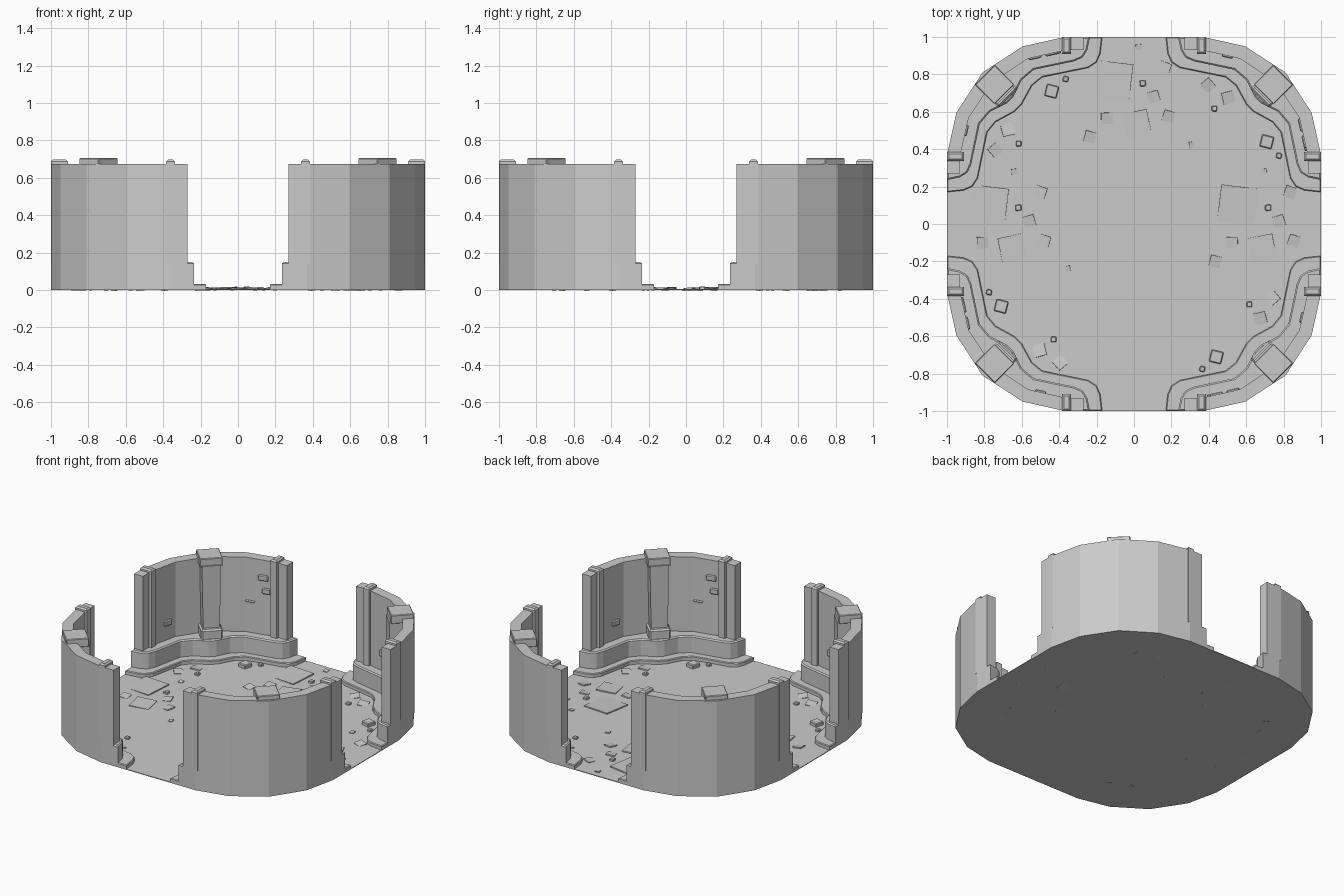
import bpy, bmesh, math, random
from mathutils import Matrix, Vector

if "Cube" in bpy.data.objects:
    bpy.data.objects.remove(bpy.data.objects["Cube"])

random.seed(4)
Q = math.pi / 2


def add(name, bm, copies=4):
    """Finish a mesh and repeat it round the room by quarter turns."""
    bmesh.ops.recalc_face_normals(bm, faces=bm.faces)
    me = bpy.data.meshes.new(name)
    bm.to_mesh(me)
    bm.free()
    for k in range(copies):
        ob = bpy.data.objects.new(f"{name}_{k + 1}" if copies > 1 else name, me)
        ob.rotation_euler.z = k * Q
        bpy.context.collection.objects.link(ob)


def prism(pts, z0, z1, chamfer=0.0):
    """Extrude a plan outline, optionally chamfering its top edge."""
    bm = bmesh.new()
    f = bm.faces.new([bm.verts.new((x, y, z0)) for x, y in pts])
    r = bmesh.ops.extrude_face_region(bm, geom=[f])
    top = [v for v in r["geom"] if isinstance(v, bmesh.types.BMVert)]
    for v in top:
        v.co.z = z1
    if chamfer:
        e = [e for e in bm.edges if all(v.co.z > z1 - 1e-5 for v in e.verts)]
        bmesh.ops.bevel(bm, geom=e, offset=chamfer, segments=1, affect='EDGES')
    return bm


def box(loc, size, rot=(0, 0, 0), bevel=0.0, taper=1.0):
    bm = bmesh.new()
    bmesh.ops.create_cube(bm, size=1)
    for v in bm.verts:
        k = taper if v.co.z < 0 else 1
        v.co = Vector((v.co.x * size[0] * k, v.co.y * size[1] * k, v.co.z * size[2]))
    if bevel:
        bmesh.ops.bevel(bm, geom=bm.edges[:], offset=bevel, segments=1, affect='EDGES')
    m = Matrix.Translation(loc)
    for a, ax in zip(reversed(rot), "ZYX"):
        m = m @ Matrix.Rotation(a, 4, ax)
    bmesh.ops.transform(bm, matrix=m, verts=bm.verts)
    return bm


def sym(half):
    """Mirror half an outline across the corner diagonal."""
    return half + [(y, x) for x, y in reversed(half) if abs(x - y) > 1e-4]


# Floor: the rounded-square plan
outer = sym([(0.37, 1), (0.595, 0.95), (0.81, 0.81)])
plan = []
for k in range(4):
    c, s = round(math.cos(k * Q)), round(math.sin(k * Q))
    plan += [(x * c - y * s, x * s + y * c) for x, y in reversed(outer)]
add("floor", prism(plan, 0, 0.005), 1)

# Curved corner walls
inner = sym([(0.27, 0.93), (0.362, 0.93), (0.567, 0.884), (0.757, 0.757)])
add("corner_wall", prism([(0.27, 1)] + outer + [(1, 0.27)] + inner[::-1], 0, 0.675))

# Stepped base and low curb, bulging round each pillar
hidden = sym([(0.33, 1), (0.35, 0.97), (0.58, 0.92), (0.78, 0.78)])
base = sym([(0.235, 1), (0.25, 0.93), (0.275, 0.89), (0.32, 0.87), (0.535, 0.825),
            (0.60, 0.77), (0.645, 0.68)])
curb = sym([(0.17, 1), (0.18, 0.91), (0.20, 0.865), (0.245, 0.835), (0.49, 0.785),
            (0.545, 0.74), (0.60, 0.64)])
add("wall_base", prism(hidden + base[::-1], 0.002, 0.15, 0.008))
add("curb", prism(hidden + curb[::-1], 0.001, 0.032, 0.005))

# Corner pillars: foot, tapered shaft, cap
P, D = 0.745, math.pi / 4
add("pillar_foot", box((0.725, 0.725, 0.17), (0.15, 0.14, 0.09), (0, 0, D), 0.01))
add("pillar_shaft", box((0.73, 0.73, 0.42), (0.125, 0.125, 0.47), (0, 0, D), 0, 0.85))
add("pillar_cap", box((P, P, 0.675), (0.148, 0.148, 0.06), (0, 0, D), 0.004))

# Strips at the wall ends, rising above the wall top
for n, (cx, cy, sx, sy) in {"end_strip_a": (0.361, 0.955, 0.048, 0.09),
                            "end_strip_b": (0.955, 0.361, 0.09, 0.048)}.items():
    x0, x1, y0, y1 = cx - sx / 2, cx + sx / 2, cy - sy / 2, cy + sy / 2
    add(n, prism([(x0, y0), (x1, y0), (x1, y1), (x0, y1)], 0.14, 0.697, 0.01))

# Raised stones on the inner wall faces: position, height, size
A = math.atan2(-0.046, 0.205)
for i, (x, z, w, h, side) in enumerate([(0.44, 0.55, 0.07, 0.04, 0), (0.42, 0.46, 0.06, 0.04, 0),
                                        (0.53, 0.37, 0.07, 0.012, 0), (0.50, 0.27, 0.06, 0.04, 1)]):
    y = 0.93 - (x - 0.362) * 0.2244
    loc, ang = ((y, x, z), Q - A) if side else ((x, y, z), A)
    # mirror across y = x so the pair of stones lies on the clockwise end
    loc, ang = (loc[1], loc[0], z), Q - ang
    add(f"wall_stone_{i + 1}", box(loc, (w, 0.022, h), (0, 0, ang), 0.006))

# Rubble in each corner: x, y, size, turn, height
for i, (x, y, s, a, h) in enumerate([(0.71, 0.44, 0.066, 0.25, 0.03), (0.775, 0.365, 0.03, 0.2, 0.02),
                                     (0.43, 0.617, 0.03, 0.0, 0.02)]):
    add(f"rubble_block_{i + 1}", box((x, y, h / 2), (s, s, h), (0, 0, -a), 0.005))


def tile(name, x, y, s, a, tilt, copies):
    """Thin loose slab, tilted and part sunk in the floor."""
    t = random.choice((-1, 1)) * tilt
    add(name, box((x, y, 0.007), (s, s, 0.008), (tilt, t, a)), copies)


tile("corner_slab_a", 0.395, 0.74, 0.062, 0.7, 0.12, 4)
tile("corner_slab_b", 0.505, 0.675, 0.065, 0.25, 0.12, 4)

# Loose slab clusters inside three sides
cluster = [(-0.115, 0.1, 0.20, -0.12), (0.015, -0.13, 0.135, 0.2), (-0.145, -0.1, 0.06, 0.03),
           (0.185, -0.09, 0.06, -0.3), (0.165, 0.17, 0.06, -0.35), (0.105, 0.015, 0.06, 0.3),
           (0.31, -0.24, 0.03, 0.2), (0.025, 0.28, 0.03, 0.1), (-0.235, -0.2, 0.06, -0.25)]
for side, cx, cy in (("left", -0.665, 0), ("right", 0.67, 0), ("back", 0, 0.665)):
    for i, (x, y, s, a) in enumerate(cluster):
        if abs(cx + x) < 0.88:
            tile(f"{side}_slab_{i + 1}", cx + x, cy + y, s, a, 0.1 if s < 0.1 else 0.035, 1)
    add(f"{side}_block", box((cx + 0.047, cy + 0.087, 0.01), (0.032, 0.032, 0.02), (0, 0, 0.05), 0.004), 1)
